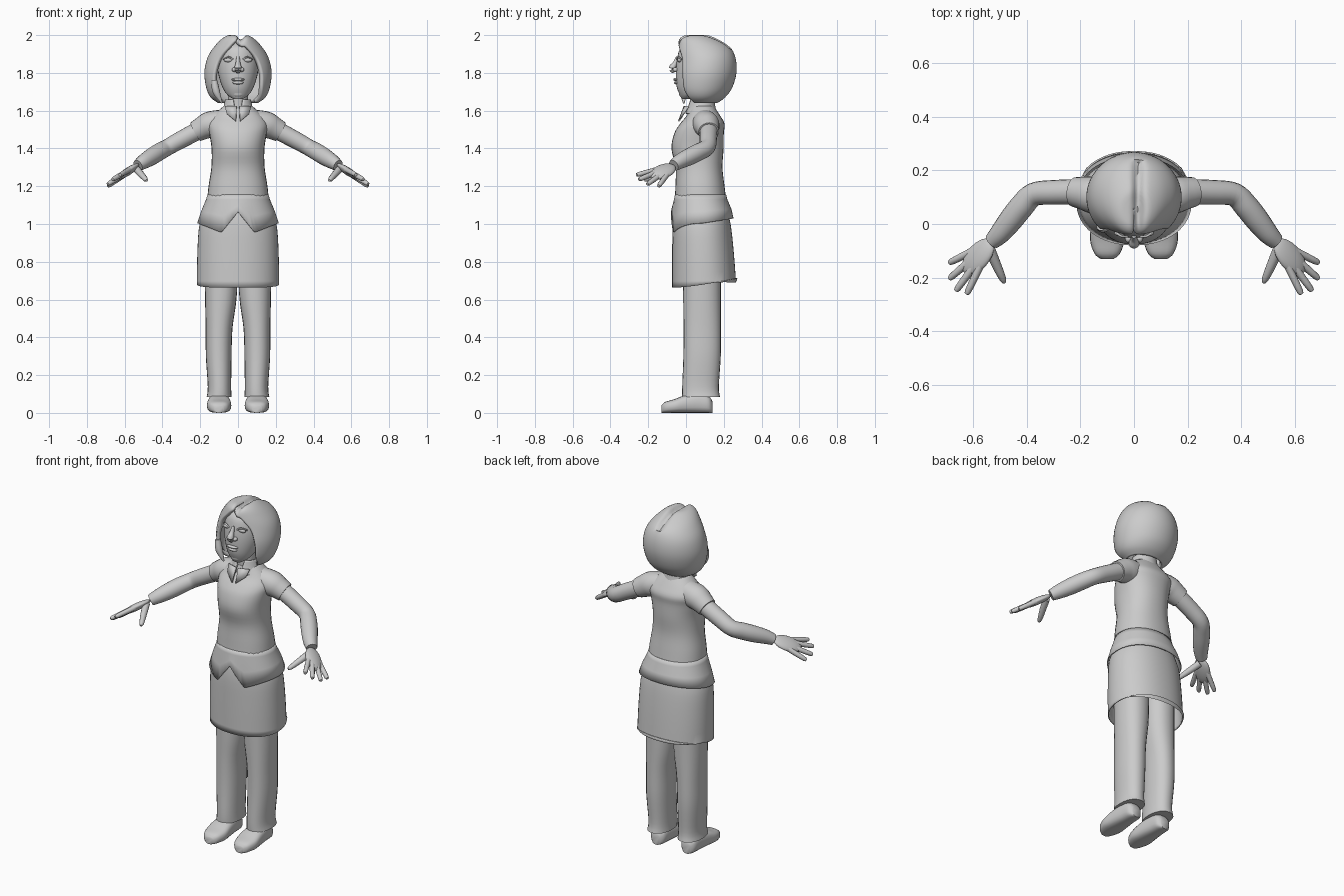
import bpy, bmesh, math
from mathutils import Vector, Matrix

cube = bpy.data.objects.get("Cube")
if cube:
    bpy.data.objects.remove(cube)

grey = bpy.data.materials.new("plain_grey")
grey.use_nodes = True
grey.diffuse_color = (0.6, 0.6, 0.6, 1)
grey.node_tree.nodes["Principled BSDF"].inputs["Base Color"].default_value = (0.6, 0.6, 0.6, 1)


def finish(name, bm, mirror=False, thick=0):
    """Turn a bmesh into a smooth shaded object."""
    bmesh.ops.recalc_face_normals(bm, faces=bm.faces)
    me = bpy.data.meshes.new(name)
    bm.to_mesh(me)
    bm.free()
    me.materials.append(grey)
    ob = bpy.data.objects.new(name, me)
    bpy.context.collection.objects.link(ob)
    bpy.ops.object.select_all(action='DESELECT')
    ob.select_set(True)
    bpy.context.view_layer.objects.active = ob
    bpy.ops.object.shade_smooth_by_angle(angle=math.radians(45))
    if thick:
        mod = ob.modifiers.new("thickness", 'SOLIDIFY')
        mod.thickness = thick
        mod.offset = -1
    if mirror:
        ob.modifiers.new("mirror", 'MIRROR')
    return ob


def resample(rows, n=4):
    """Smooth curve through rows of numbers."""
    out = []
    for i in range(len(rows) - 1):
        p0, p1, p2 = rows[max(i - 1, 0)], rows[i], rows[i + 1]
        p3 = rows[min(i + 2, len(rows) - 1)]
        for k in range(n):
            t = k / n
            out.append([b + 0.5 * t * (c - a + t * (2*a - 5*b + 4*c - d + t * (3*(b - c) + d - a)))
                        for a, b, c, d in zip(p0, p1, p2, p3)])
    return out + [list(rows[-1])]


def loft(name, rings, closed=True, caps=True, **kw):
    bm = bmesh.new()
    vs = [[bm.verts.new(p) for p in ring] for ring in rings]
    n = len(vs[0])
    for a, b in zip(vs, vs[1:]):
        for i in range(n if closed else n - 1):
            j = (i + 1) % n
            bm.faces.new((a[i], a[j], b[j], b[i]))
    if caps and closed:
        bm.faces.new(vs[0])
        bm.faces.new(vs[-1])
    return finish(name, bm, **kw)


def oval(cx, cy, z, rx, ry, n=32, power=2.0, gap=None):
    """Level ring that starts at the front; a gap leaves it open there."""
    pts = []
    for i in range(n):
        a = 2 * math.pi * i / n if gap is None else gap + (2 * math.pi - 2 * gap) * i / (n - 1)
        s, c = math.sin(a), math.cos(a)
        e = 2 / power
        pts.append(Vector((cx + rx * math.copysign(abs(s) ** e, s),
                           cy - ry * math.copysign(abs(c) ** e, c), z)))
    return pts


def body(name, rows, power=2.0, **kw):
    """Rows of z, centre y, half width, half depth."""
    return loft(name, [oval(0, y, z, rx, ry, power=power) for z, y, rx, ry in resample(rows)], **kw)


def tube(name, rows, n=14, steps=4, **kw):
    """Rows of x, y, z, radius along a path."""
    rows = resample(rows, steps)
    pts = [Vector(r[:3]) for r in rows]
    rings = []
    for i, r in enumerate(rows):
        d = pts[min(i + 1, len(pts) - 1)] - pts[max(i - 1, 0)]
        q = d.to_track_quat('Z', 'Y')
        rings.append([pts[i] + q @ Vector((r[3] * math.cos(2 * math.pi * k / n),
                                           r[3] * math.sin(2 * math.pi * k / n), 0)) for k in range(n)])
    return loft(name, rings, **kw)


def ball(name, centre, size, axes=None, **kw):
    bm = bmesh.new()
    m = Matrix.Translation(centre) @ (axes or Matrix()) @ Matrix.Diagonal((*size, 1))
    bmesh.ops.create_uvsphere(bm, u_segments=20, v_segments=12, radius=1, matrix=m)
    return finish(name, bm, **kw)


# Shoes, lofted from toe to heel
shoe = resample([(-.130, .025, .04), (-.11, .048, .058), (-.06, .064, .073), (0, .06, .095),
                 (.07, .052, .105), (.12, .045, .09), (.14, .025, .06)])
loft("shoe", [[Vector((p.x, y, p.y)) for p in oval(.1, h / 2, 0, rx, h / 2, 20, 2.8)]
              for y, rx, h in shoe], mirror=True)

# Trouser legs
legs = resample([(.085, .1, .08, .066, .1), (.14, .098, .077, .062, .097), (.3, .102, .085, .068, .099),
                 (.45, .1, .086, .071, .099), (.64, .09, .085, .085, .1), (.95, .09, .085, .088, .1)])
loft("trouser_leg", [oval(x, y, z, rx, ry, 24, 2.2) for z, x, y, rx, ry in legs], mirror=True)

# Skirt with a hem that lifts at the back
skirt = [oval(0, y, z, rx, ry, 48, 2.15) for z, y, rx, ry in
         resample([(.663, .097, .218, .17), (.85, .09, .215, .163), (1, .083, .203, .153), (1.1, .08, .16, .132)])]
for p in skirt[0]:
    p.z += .05 * max(0, (p.y + .07) / .335) ** 1.5
loft("skirt", skirt, caps=False, thick=.006)

# Jacket body
body("jacket", [(1.13, .077, .163, .136), (1.2, .074, .156, .13), (1.3, .069, .141, .124),
                (1.4, .061, .14, .138), (1.48, .069, .152, .131), (1.53, .086, .158, .118),
                (1.575, .092, .13, .088), (1.625, .085, .075, .062)], power=2.25)

# Flared lower jacket with two front points
flare = [oval(0, .077, 1.155, .162, .136, 64, 2.15), oval(0, .078, 1.13, .169, .141, 64, 2.15),
         oval(0, .084, 1.07, .195, .156, 64, 2.15), oval(0, .086, 1, .216, .166, 64, 2.15)]
for p, above in zip(flare[-1], flare[-2]):
    ax = abs(p.x)
    if p.y > .086:
        p.z = 1.005 + .025 * (p.y - .086) / .166
    elif ax < .09:
        p.z = 1.065 - .11 * ax / .09
    else:
        p.z = .955 + .05 * (ax - .09) / .126
    above.z = (p.z + 1.13) / 2
loft("jacket_flare", flare, caps=False, thick=.006)

# Sleeves and arms
tube("sleeve", [(.09, .1, 1.535, .07), (.15, .108, 1.525, .07), (.19, .115, 1.507, .062),
                (.225, .12, 1.488, .055)], n=20, mirror=True)
tube("arm", [(.2, .12, 1.5, .048), (.3, .118, 1.447, .046), (.375, .11, 1.405, .044),
             (.42, .065, 1.38, .046), (.46, .015, 1.355, .045), (.5, -.035, 1.33, .039),
             (.53, -.065, 1.31, .031)], n=20, mirror=True)

# Hands: flattened palm, four fingers and a thumb
wrist = Vector((.53, -.065, 1.31))
tips = [Vector(t) for t in ((.69, -.145, 1.2), (.69, -.205, 1.21), (.665, -.25, 1.235), (.625, -.262, 1.26))]
reach = sum((t - wrist for t in tips), Vector()) / 4
along = reach.normalized()
up = (tips[0] - wrist).cross(tips[3] - wrist).normalized()
side = up.cross(along)
axes = Matrix((along, side, up)).transposed().to_4x4()
ball("palm", wrist + reach * .38, (.085, .05, .02), axes, mirror=True)
for name, tip in zip(("little", "ring", "middle", "index"), tips):
    stops = [(*wrist.lerp(tip, t), r) for t, r in ((.35, .015), (.65, .014), (.95, .012), (1, .006))]
    tube(name + "_finger", stops, n=10, steps=2, mirror=True)
tube("thumb", [(.54, -.09, 1.295, .02), (.515, -.15, 1.265, .018), (.49, -.205, 1.237, .013),
               (.485, -.22, 1.23, .006)], n=10, steps=2, mirror=True)

# Neck and head
body("neck", [(1.56, .085, .06, .06), (1.63, .078, .053, .054), (1.72, .075, .053, .054)])
body("head", [(1.662, .0, .025, .022), (1.685, .018, .058, .052), (1.73, .045, .085, .095),
              (1.8, .06, .105, .114), (1.87, .07, .108, .118), (1.93, .08, .095, .11), (1.965, .08, .05, .06)])

# Face
tube("nose", [(0, -.045, 1.885, .008), (0, -.058, 1.85, .013), (0, -.072, 1.825, .02), (0, -.06, 1.805, .012)])
ball("nostril", (.02, -.055, 1.817), (.013, .015, .012), mirror=True)
ball("eye", (.05, -.034, 1.868), (.024, .012, .012), mirror=True)
tube("eyelid", [(.025, -.047, 1.87, .004), (.05, -.044, 1.884, .005), (.077, -.022, 1.872, .004)], n=8, mirror=True)
ball("upper_lip", (0, -.053, 1.765), (.036, .014, .008))
ball("lower_lip", (0, -.05, 1.748), (.029, .014, .009))
ball("chin", (0, -.017, 1.69), (.032, .02, .02))

# Bobbed hair, open around the face, with a shallow parting
hair = resample([(1.64, .085, .105, .08, 1.05), (1.67, .085, .145, .122, .95), (1.72, .09, .168, .154, .85),
                 (1.8, .1, .178, .167, .78), (1.88, .105, .162, .157, .64), (1.94, .092, .125, .138, .36),
                 (1.985, .062, .08, .095, .06), (2.005, .055, .035, .045, .01), (2.006, .055, .001, .001, .01)])
shell = [oval(0, y, z, rx, ry, 64, 2, max(g, .005)) for z, y, rx, ry, g in hair]
for p in (p for ring in shell for p in ring):
    if p.z > 1.94:
        p.z = min(p.z, 2) - .025 * math.exp(-((p.x - .015) / .018) ** 2)
loft("hair", shell, closed=False, thick=.022)
tube("hair_lock", [(-.125, -.01, 1.76, .015), (-.115, -.012, 1.7, .02), (-.085, -.012, 1.64, .004)], n=10)

# Collar band and folded lapels
collar = resample([(1.585, .08, .09, .085, .2), (1.62, .082, .077, .074, .25), (1.66, .085, .068, .066, .4)])
loft("collar", [oval(0, y, z, rx, ry, 32, 2, g) for z, y, rx, ry, g in collar], closed=False, thick=.008)
bm = bmesh.new()
bm.faces.new([bm.verts.new(p) for p in ((.008, -.012, 1.625), (.07, .01, 1.625), (.06, -.016, 1.585),
                                       (.012, -.042, 1.545))])
finish("lapel", bm, mirror=True, thick=.008)
